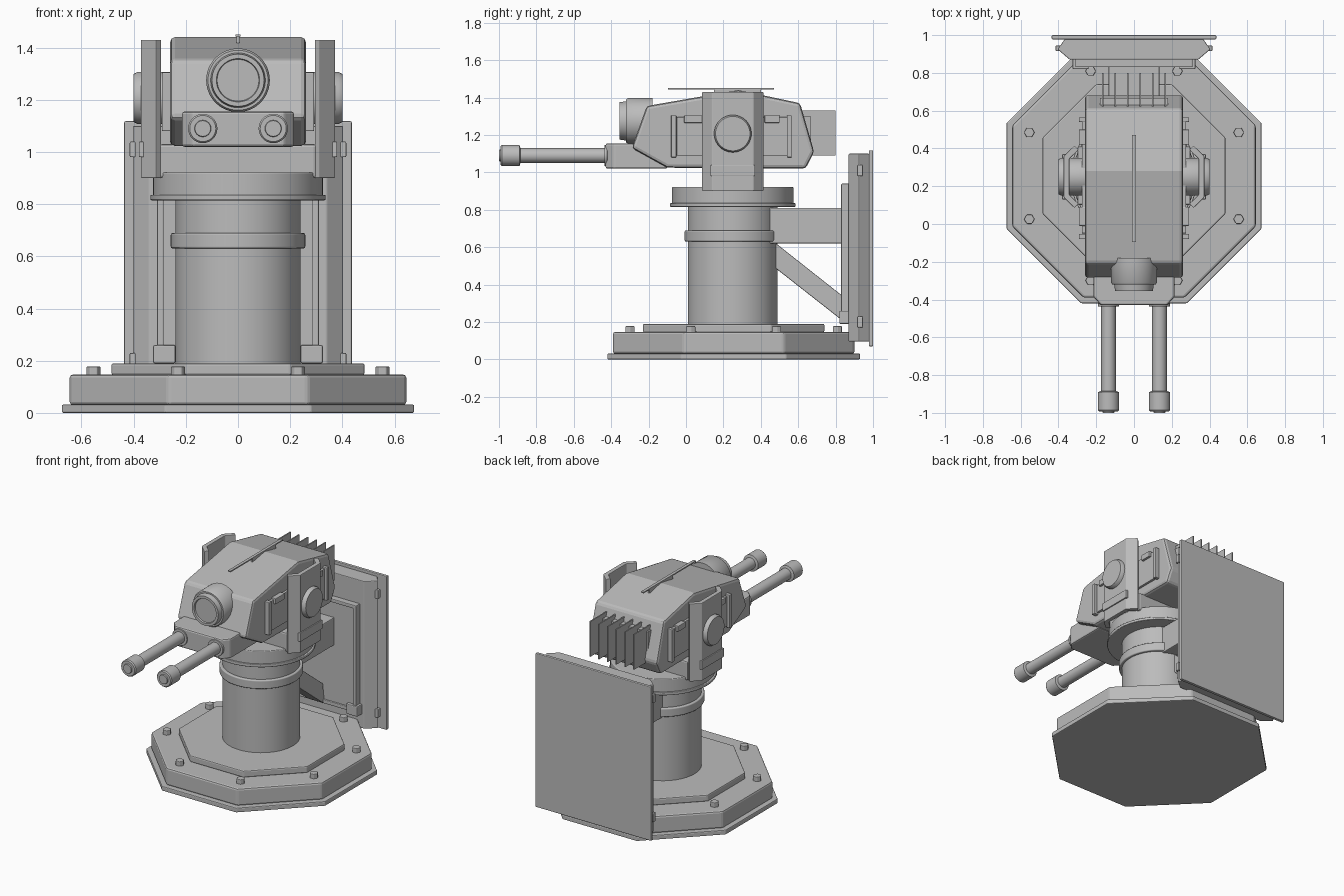
import bpy, bmesh, math
from mathutils import Vector, Matrix

cube = bpy.data.objects.get("Cube")
if cube:
    bpy.data.objects.remove(cube, do_unlink=True)

grey = bpy.data.materials.new("plain grey")
grey.use_nodes = True
COLOUR = (0.5, 0.5, 0.5, 1)
grey.diffuse_color = COLOUR
grey.node_tree.nodes["Principled BSDF"].inputs["Base Color"].default_value = COLOUR

CY = 0.25  # turning axis of the mount


def finish(name, bm, bevel=0.0, smooth=False, segments=2):
    bmesh.ops.recalc_face_normals(bm, faces=bm.faces)
    mesh = bpy.data.meshes.new(name)
    bm.to_mesh(mesh)
    bm.free()
    mesh.materials.append(grey)
    ob = bpy.data.objects.new(name, mesh)
    bpy.context.collection.objects.link(ob)
    if smooth:
        bpy.ops.object.select_all(action='DESELECT')
        ob.select_set(True)
        bpy.context.view_layer.objects.active = ob
        bpy.ops.object.shade_smooth_by_angle(angle=math.radians(35))
    if bevel:
        mod = ob.modifiers.new("edge", 'BEVEL')
        mod.width = bevel
        mod.segments = segments
        mod.limit_method = 'ANGLE'
        mod.angle_limit = math.radians(35)
        mod.harden_normals = smooth
    return ob


def prism(name, axis, points, lo, hi, bevel=0.0):
    """Extrude a flat outline along x (points are y, z) or z (points are x, y)."""
    bm = bmesh.new()
    place = (lambda a, b: (lo, a, b)) if axis == 'x' else (lambda a, b: (a, b, lo))
    face = bm.faces.new([bm.verts.new(place(a, b)) for a, b in points])
    new = bmesh.ops.extrude_face_region(bm, geom=[face])["geom"]
    move = Vector((hi - lo, 0, 0)) if axis == 'x' else Vector((0, 0, hi - lo))
    bmesh.ops.translate(bm, vec=move, verts=[g for g in new if isinstance(g, bmesh.types.BMVert)])
    return finish(name, bm, bevel)


def box(name, x, y, z, bevel=0.0):
    return prism(name, 'z', [(x[0], y[0]), (x[1], y[0]), (x[1], y[1]), (x[0], y[1])], z[0], z[1], bevel)


def turned(name, axis, centre, profile, sides=48, bevel=0.0, turn=0.0):
    """Lathe a (radius, distance) profile about an axis through centre."""
    bm = bmesh.new()
    rings = []
    for r, d in profile:
        rings.append([bm.verts.new((r * math.cos(a), r * math.sin(a), d))
                      for a in (turn + math.tau * i / sides for i in range(sides))])
    for low, high in zip(rings, rings[1:]):
        for i in range(sides):
            j = (i + 1) % sides
            bm.faces.new((low[i], low[j], high[j], high[i]))
    bm.faces.new(rings[0])
    bm.faces.new(rings[-1])
    rot = {'z': Matrix(), 'y': Matrix.Rotation(math.pi / 2, 4, 'X'),
           'x': Matrix.Rotation(math.pi / 2, 4, 'Y')}[axis]
    bmesh.ops.transform(bm, matrix=Matrix.Translation(centre) @ rot, verts=bm.verts)
    return finish(name, bm, bevel, smooth=sides > 12)


# Octagonal base
def octagon(name, apothem, z0, z1, bevel):
    r = apothem / math.cos(math.pi / 8)
    turned(name, 'z', (0, CY + 0.005, 0), [(r, z0), (r, z1)], 8, bevel, math.pi / 8)


octagon("base_skirt", 0.675, 0.0, 0.032, 0.006)
octagon("base_body", 0.645, 0.03, 0.147, 0.012)
octagon("base_step", 0.485, 0.145, 0.19, 0.008)
for i in range(8):
    a = math.pi / 8 + i * math.pi / 4
    turned("base_bolt", 'z', (0.6 * math.cos(a), CY + 0.005 + 0.6 * math.sin(a), 0),
           [(0.028, 0.14), (0.028, 0.178)], 6, 0.004)

# Column and turntable
turned("column", 'z', (0, CY, 0), [(0.24, 0.18), (0.24, 0.82)], 64)
turned("column_collar", 'z', (0, CY, 0), [(0.258, 0.63), (0.258, 0.69)], 64, 0.008)
turned("turntable_rim", 'z', (0, CY, 0), [(0.336, 0.815), (0.336, 0.836)], 64, 0.005)
turned("turntable", 'z', (0, CY, 0), [(0.325, 0.83), (0.325, 0.922)], 64, 0.006)
box("cradle_block", (-0.3, 0.3), (0.1, 0.41), (0.9, 1.03), 0.01)

# Gun head
head = [(-0.29, 1.13), (-0.21, 1.355), (0.28, 1.44), (0.61, 1.37), (0.685, 1.11),
        (0.64, 1.02), (-0.1, 1.025)]
prism("head", 'x', head, -0.26, 0.26, 0.018)
box("roof_strip", (-0.01, 0.01), (-0.095, 0.47), (1.442, 1.45))
box("roof_strip_foot", (-0.006, 0.006), (0.15, 0.4), (1.405, 1.445))
turned("lens_housing", 'y', (0, -0.24, 1.275),
       [(0.122, -0.06), (0.122, 0.07), (0.115, 0.08), (0.105, 0.08), (0.1, 0.115),
        (0.083, 0.115), (0.08, 0.105)])
for i in range(6):
    x = (i - 2.5) * 0.066
    box("cooling_fin", (x - 0.004, x + 0.004), (0.6, 0.8), (1.09, 1.33))
box("fin_mount", (-0.18, 0.18), (0.6, 0.668), (1.12, 1.3))

# Barrel housing and barrels
housing = [(-0.215, -0.1), (-0.215, -0.385), (-0.175, -0.43), (0.175, -0.43),
           (0.215, -0.385), (0.215, -0.1)]
prism("barrel_housing", 'z', housing, 1.02, 1.155, 0.01)

for s in (-1, 1):
    x = s * 0.135
    turned("barrel", 'y', (x, 0, 1.09), [(0.039, 0.4), (0.039, 0.92)], 32)
    turned("muzzle", 'y', (x, 0, 1.09),
           [(0.04, 0.885), (0.056, 0.89), (0.056, 0.985), (0.05, 0.992), (0.032, 0.992),
            (0.03, 1.0), (0.018, 1.0)], 32)
    turned("barrel_socket", 'y', (x, 0, 1.09), [(0.056, 0.42), (0.056, 0.437)], 32, 0.003)

    # Folded side arms with pivot hubs
    fold = [(0.372, 0.14), (0.372, 0.36), (0.315, 0.415), (0.293, 0.393), (0.342, 0.345),
            (0.342, 0.155), (0.293, 0.107), (0.315, 0.085)]
    prism("side_arm", 'z', [(s * px, py) for px, py in fold], 0.9, 1.43, 0.004)
    turned("pivot_hub", 'x', (0, CY, 1.207),
           [(0.1, s * 0.25), (0.1, s * 0.385), (0.092, s * 0.4), (0.08, s * 0.4)], 40)
    box("arm_plate", sorted((s * 0.36, s * 0.38)), (0.13, 0.37), (0.98, 1.04), 0.004)

    # Side panel on the head
    span = sorted((s * 0.25, s * 0.276))
    rail = sorted((s * 0.25, s * 0.292))
    box("side_panel", span, (-0.05, 0.55), (1.09, 1.295), 0.004)
    box("panel_front_rail", rail, (-0.08, -0.052), (1.08, 1.305), 0.004)
    box("panel_back_rail", rail, (0.54, 0.565), (1.08, 1.305), 0.004)
    box("panel_top_latch", rail, (-0.01, 0.09), (1.265, 1.305), 0.004)
    box("panel_back_latch", rail, (0.42, 0.5), (1.265, 1.305), 0.004)

    # Rear shield hinges and feet
    for z in (0.2, 1.01):
        box("shield_lug", sorted((s * 0.36, s * 0.415)), (0.915, 0.945), (z - 0.03, z + 0.03), 0.005)
    box("shield_foot", sorted((s * 0.24, s * 0.325)), (0.82, 0.88), (0.19, 0.26), 0.006)
    box("shield_frame_side", sorted((s * 0.285, s * 0.31)), (0.83, 0.89), (0.21, 0.94), 0.005)

# Rear shield
box("shield_plate", (-0.436, 0.436), (0.978, 1.0), (0.07, 1.118), 0.005)
shell = [(-0.34, 0.87), (0.34, 0.87), (0.405, 0.925), (0.365, 0.98), (-0.365, 0.98), (-0.405, 0.925)]
prism("shield_shell", 'z', shell, 0.095, 1.1, 0.005)
box("shield_inner_panel", (-0.295, 0.295), (0.842, 0.88), (0.22, 0.93))
for z in (0.21, 0.915):
    box("shield_frame_bar", (-0.31, 0.31), (0.83, 0.89), (z, z + 0.025), 0.005)

# Struts from the column to the shield
box("upper_strut", (-0.135, 0.135), (0.4, 0.85), (0.62, 0.81), 0.006)
brace = [(0.45, 0.645), (0.83, 0.345), (0.85, 0.2), (0.82, 0.22), (0.45, 0.51)]
prism("lower_brace", 'x', brace, -0.06, 0.06, 0.005)
